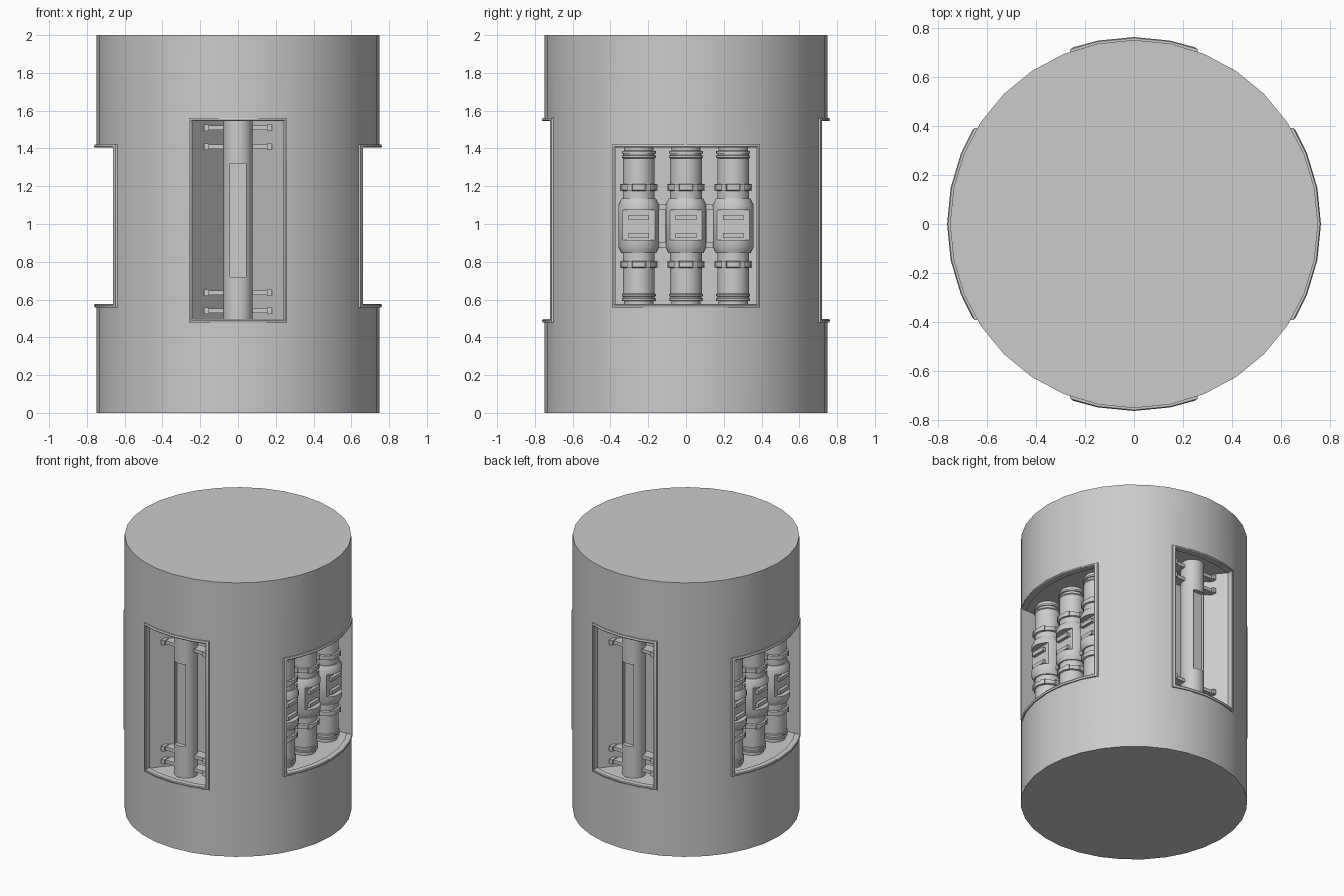
import bpy, bmesh, math
from mathutils import Matrix

if "Cube" in bpy.data.objects:
    bpy.data.objects.remove(bpy.data.objects["Cube"])

R = 0.75


def make(name, bm, turn=0):
    """Turn a bmesh into an object; parts are modelled facing -y, then turned about z."""
    bmesh.ops.recalc_face_normals(bm, faces=bm.faces[:])
    bmesh.ops.transform(bm, matrix=Matrix.Rotation(math.radians(turn), 4, 'Z'), verts=bm.verts[:])
    me = bpy.data.meshes.new(name)
    bm.to_mesh(me)
    bm.free()
    ob = bpy.data.objects.new(name, me)
    bpy.context.collection.objects.link(ob)
    return ob


def smooth(ob):
    bpy.ops.object.select_all(action='DESELECT')
    ob.select_set(True)
    bpy.context.view_layer.objects.active = ob
    bpy.ops.object.shade_smooth_by_angle(angle=math.radians(30))


def cut(ob, cutter):
    mod = ob.modifiers.new("cut", 'BOOLEAN')
    mod.operation, mod.solver, mod.object = 'DIFFERENCE', 'EXACT', cutter
    bpy.context.view_layer.objects.active = ob
    bpy.ops.object.modifier_apply(modifier=mod.name)
    bpy.data.objects.remove(cutter)


def add_box(bm, x0, x1, y0, y1, z0, z1):
    m = Matrix.Translation(((x0 + x1) / 2, (y0 + y1) / 2, (z0 + z1) / 2))
    bmesh.ops.create_cube(bm, size=1, matrix=m @ Matrix.Diagonal((x1 - x0, y1 - y0, z1 - z0, 1)))


def box(name, *dims, turn=0):
    bm = bmesh.new()
    add_box(bm, *dims)
    return make(name, bm, turn)


def prism(name, outline, z0, z1, turn):
    bm = bmesh.new()
    f = bm.faces.new([bm.verts.new((x, y, z0)) for x, y in outline])
    new = bmesh.ops.extrude_face_region(bm, geom=[f])['geom']
    bmesh.ops.translate(bm, vec=(0, 0, z1 - z0), verts=[v for v in new if isinstance(v, bmesh.types.BMVert)])
    return make(name, bm, turn)


def lathe(name, profile, cx, cy, turn, n=32):
    bm = bmesh.new()
    rings = [[bm.verts.new((cx + r * math.sin(2 * math.pi * i / n), cy - r * math.cos(2 * math.pi * i / n), z))
              for i in range(n)] for r, z in profile]
    for a, b in zip(rings, rings[1:]):
        for i in range(n):
            bm.faces.new((a[i], a[i - 1], b[i - 1], b[i]))
    bm.faces.new(rings[0])
    bm.faces.new(rings[-1])
    return make(name, bm, turn)


def window_rim(name, half, z0, z1, turn):
    """Thin frame that follows the curved wall around an opening."""
    steps = [R * math.sin(math.radians(11.25 * k)) for k in range(-3, 4)]
    us = [u for u in steps if abs(u) < half - 0.02]

    def loop(h, a, b, r):
        row = [-h] + us + [h]
        path = [(u, a) for u in row] + [(u, b) for u in reversed(row)]
        return [bm.verts.new((u, -math.sqrt(r * r - u * u), z)) for u, z in path]

    bm = bmesh.new()
    w = 0.012
    loops = [loop(half + g, z0 - g, z1 + g, r) for g, r in
             ((-w / 2, 0.72), (-w / 2, 0.758), (0, 0.762), (w, 0.758), (w, 0.72))]
    n = len(loops[0])
    for k in range(5):
        a, b = loops[k - 1], loops[k]
        for i in range(n):
            bm.faces.new((a[i - 1], a[i], b[i], b[i - 1]))
    smooth(make(name, bm, turn))


# Drum body with four window recesses
bm = bmesh.new()
bmesh.ops.create_cone(bm, cap_ends=True, segments=32, radius1=R, radius2=R, depth=2,
                      matrix=Matrix.Translation((0, 0, 1)))
body = make("drum_body", bm)
narrow = [(-.248, -.9), (-.248, -.68), (-.06, -.45), (.06, -.45), (.248, -.68), (.248, -.9)]
wide = [(-.38, -.9), (-.38, -.42), (.38, -.42), (.38, -.9)]
for turn in (0, 180):
    cut(body, prism("narrow_cutter", narrow, .49, 1.55, turn))
    cut(body, prism("wide_cutter", wide, .57, 1.41, turn + 90))
smooth(body)

# Canister profile, lower half, mirrored about z = 0.99
half = [(.078, .565), (.078, .592), (.09, .594), (.09, .606), (.083, .608), (.083, .616),
        (.09, .618), (.09, .628), (.084, .632), (.084, .768), (.095, .772), (.095, .8),
        (.084, .804), (.084, .846), (.092, .846), (.108, .878)]
canister = half + [(r, 1.98 - z) for r, z in reversed(half)]
CY = -.535

for turn, side in ((0, "front"), (180, "back")):
    window_rim(side + "_rim", .248, .49, 1.55, turn)

    # Upright tube with a long recessed slot
    tube = lathe(side + "_tube", [(.078, .48), (.078, 1.56)], 0, -.6, turn)
    cut(tube, box("slot_cutter", -.043, .043, -.8, -.645, .72, 1.32, turn=turn))
    smooth(tube)

    # Brackets holding the tube to the recess walls
    bm = bmesh.new()
    for z in (.54, .635, 1.41, 1.51):
        add_box(bm, -.16, .16, -.615, -.54, z - .012, z + .012)
        for s in (-1, 1):
            add_box(bm, s * .167 - .013, s * .167 + .013, -.63, -.57, z - .017, z + .017)
    make(side + "_brackets", bm, turn)

for turn, side in ((90, "right"), (270, "left")):
    window_rim(side + "_rim", .38, .57, 1.41, turn)
    for i, x in enumerate((-.25, 0, .25)):
        # Canister with a flat recessed panel
        can = lathe(f"{side}_canister_{i}", canister, x, CY, turn)
        cut(can, box("panel_cutter", x - .086, x + .086, CY - .3, CY - .066, .915, 1.075, turn=turn))
        smooth(can)

        # Panel handles and collar lugs
        bm = bmesh.new()
        for z in (.94, 1.035):
            add_box(bm, x - .055, x + .055, CY - .088, CY - .06, z - .013, z + .013)
        make(f"{side}_handles_{i}", bm, turn)
        bm = bmesh.new()
        for z in (.786, 1.194):
            for k in range(6):
                lug = bmesh.ops.create_cube(bm, size=1, matrix=Matrix.Translation((x, CY, z)) @
                                            Matrix.Rotation(math.radians(60 * k + 30), 4, 'Z') @
                                            Matrix.Translation((0, -.092, 0)) @
                                            Matrix.Diagonal((.03, .016, .036, 1)))
        make(f"{side}_collar_lugs_{i}", bm, turn)

    # Short links joining neighbouring canisters
    bm = bmesh.new()
    for x in (-.125, .125):
        for z in (.89, 1.09):
            add_box(bm, x - .03, x + .03, CY - .02, CY + .02, z - .015, z + .015)
    make(side + "_links", bm, turn)
